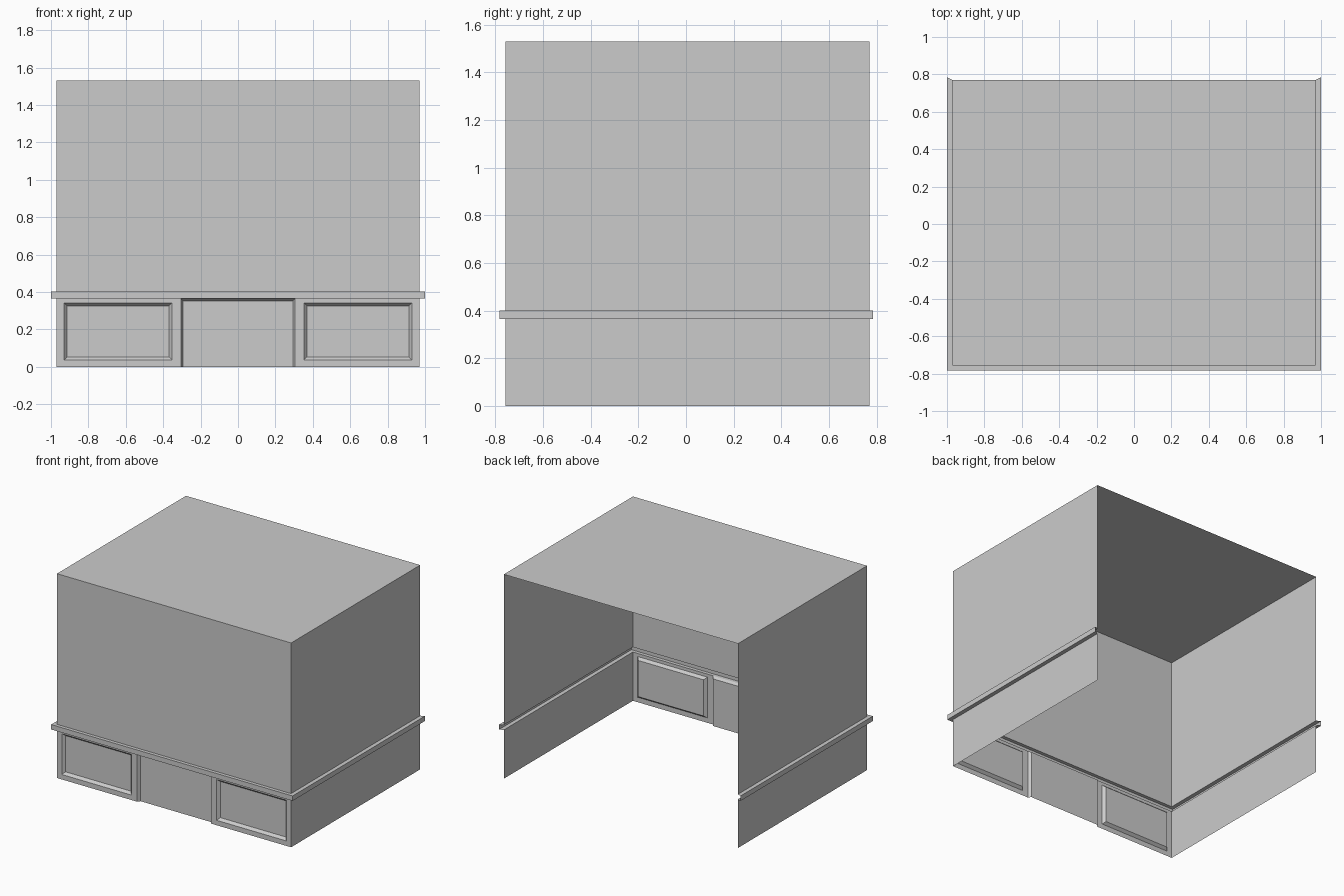
import bpy
import bmesh

cube = bpy.data.objects.get("Cube")
if cube:
    bpy.data.objects.remove(cube, do_unlink=True)

# One plain grey finish
grey = bpy.data.materials.new("plain_grey")
grey.use_nodes = True
grey.diffuse_color = (0.6, 0.6, 0.6, 1)
grey.node_tree.nodes["Principled BSDF"].inputs["Base Color"].default_value = (0.6, 0.6, 0.6, 1)

HALF, FRONT, BACK = 0.97, -0.757, 0.77
TOP, TRIM_TOP, TRIM_LOW = 1.53, 0.402, 0.365


def build(name, polys):
    """Make a flat-shaded sheet object from a list of polygons."""
    bm = bmesh.new()
    for poly in polys:
        bm.faces.new([bm.verts.new(p) for p in poly])
    bmesh.ops.remove_doubles(bm, verts=bm.verts, dist=0.0005)
    mesh = bpy.data.meshes.new(name)
    bm.to_mesh(mesh)
    bm.free()
    mesh.materials.append(grey)
    obj = bpy.data.objects.new(name, mesh)
    bpy.context.collection.objects.link(obj)
    return obj


def outline(z, out=0):
    """Open-backed plan of the walls, pushed outward by a distance."""
    x, y0, y1 = HALF + out, FRONT - out * 0.85, BACK + out / 2
    return [(-x, y1, z), (-x, y0, z), (x, y0, z), (x, y1, z)]


def sweep(levels, sides=(0, 1, 2)):
    """Join successive outlines with quads along the chosen sides."""
    polys = []
    for low, high in zip(levels, levels[1:]):
        a, b = outline(*low), outline(*high)
        polys += [(a[i], a[i + 1], b[i + 1], b[i]) for i in sides]
    return polys


def rect(x0, x1, z0, z1, depth=0):
    y = FRONT + depth
    return [(x0, y, z0), (x1, y, z0), (x1, y, z1), (x0, y, z1)]


def ring(a, b, sides=(0, 1, 2, 3)):
    return [(a[i], a[(i + 1) % 4], b[(i + 1) % 4], b[i]) for i in sides]


# Upper walls, roof and the folded trim band
build("roof", [outline(TOP)])
build("upper_walls", sweep([(TRIM_TOP, 0), (TOP, 0)]))
build("trim_band", sweep([(TRIM_LOW, 0), (TRIM_LOW, 0.03), (TRIM_TOP, 0.03), (TRIM_TOP, 0)]))

# Plain lower side walls
build("lower_side_walls", sweep([(0, 0), (TRIM_LOW, 0)], sides=(0, 2)))

# Front bays with a sunken bevelled panel in each
EDGE, BEVEL, SUNK = 0.305, 0.017, 0.02
for name, x0, x1, p0, p1 in (("right_front_bay", -HALF, -EDGE, -0.93, -0.353),
                             ("left_front_bay", EDGE, HALF, 0.353, 0.93)):
    outer = rect(x0, x1, 0, TRIM_LOW)
    lip = rect(p0, p1, 0.037, 0.342)
    panel = rect(p0 + BEVEL, p1 - BEVEL, 0.037 + BEVEL, 0.342 - BEVEL, SUNK)
    build(name, ring(outer, lip) + ring(lip, panel) + [panel])

# Recessed centre of the front, open down to the floor
opening = rect(-EDGE, EDGE, 0, TRIM_LOW)
recess = rect(-EDGE + 0.012, EDGE - 0.012, 0, TRIM_LOW - 0.012, SUNK)
build("centre_front_recess", ring(opening, recess, sides=(1, 2, 3)) + [recess])
